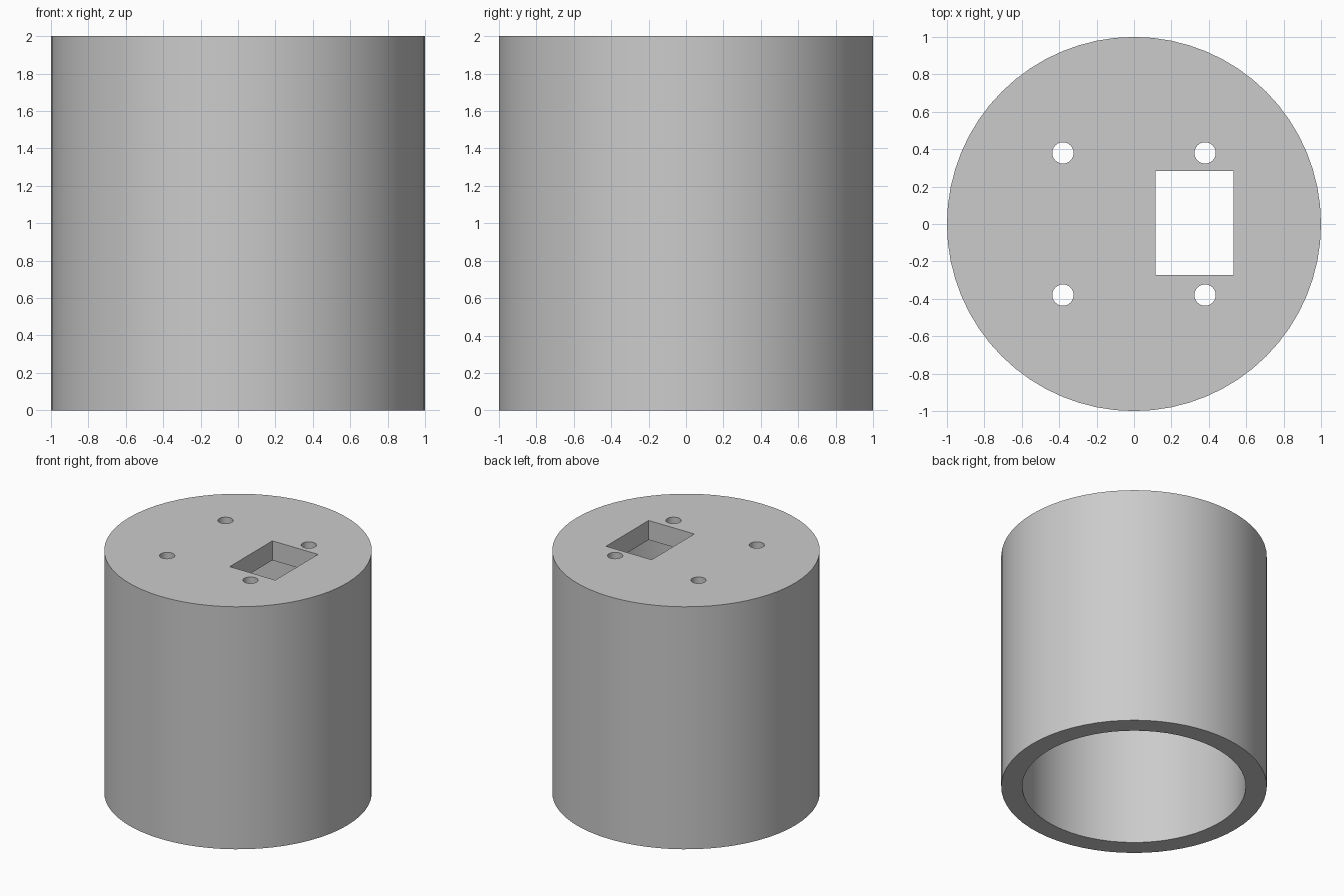
import bpy
import math

WALL_TOP = 1.84     # underside of the end plate
INNER_RADIUS = 0.842
HOLE_OFFSET = 0.38

cube = bpy.data.objects.get("Cube")
if cube:
    bpy.data.objects.remove(cube, do_unlink=True)

grey = bpy.data.materials.new("light_grey")
grey.use_nodes = True
grey.diffuse_color = (0.6, 0.6, 0.6, 1)
grey.node_tree.nodes["Principled BSDF"].inputs["Base Color"].default_value = (0.6, 0.6, 0.6, 1)


def cylinder(name, radius, z0, z1, x=0, y=0, sides=64):
    bpy.ops.mesh.primitive_cylinder_add(
        vertices=sides, radius=radius, depth=z1 - z0, location=(x, y, (z0 + z1) / 2))
    obj = bpy.context.object
    obj.name = name
    obj.data.materials.append(grey)
    return obj


def cut(target, cutter):
    mod = target.modifiers.new("cut", "BOOLEAN")
    mod.operation = "DIFFERENCE"
    mod.solver = "EXACT"
    mod.object = cutter
    bpy.context.view_layer.objects.active = target
    bpy.ops.object.modifier_apply(modifier=mod.name)
    bpy.data.objects.remove(cutter, do_unlink=True)


# Cup-shaped housing, open at the bottom
housing = cylinder("housing", 1, 0, 2)
cut(housing, cylinder("bore_cutter", INNER_RADIUS, -0.2, WALL_TOP))

# Four screw holes through the end plate
for sx in (-1, 1):
    for sy in (-1, 1):
        cut(housing, cylinder("screw_hole_cutter", 0.057, 1.7, 2.1,
                              sx * HOLE_OFFSET, sy * HOLE_OFFSET, 32))

# Rectangular opening on the left of the end plate
bpy.ops.mesh.primitive_cube_add(size=1, location=(0.323, 0.006, 1.9))
window = bpy.context.object
window.name = "window_cutter"
window.scale = (0.416, 0.556, 0.4)
window.data.materials.append(grey)
cut(housing, window)

# Smooth walls with crisp rims
bpy.ops.object.select_all(action="DESELECT")
housing.select_set(True)
bpy.context.view_layer.objects.active = housing
bpy.ops.object.shade_smooth_by_angle(angle=math.radians(30))
